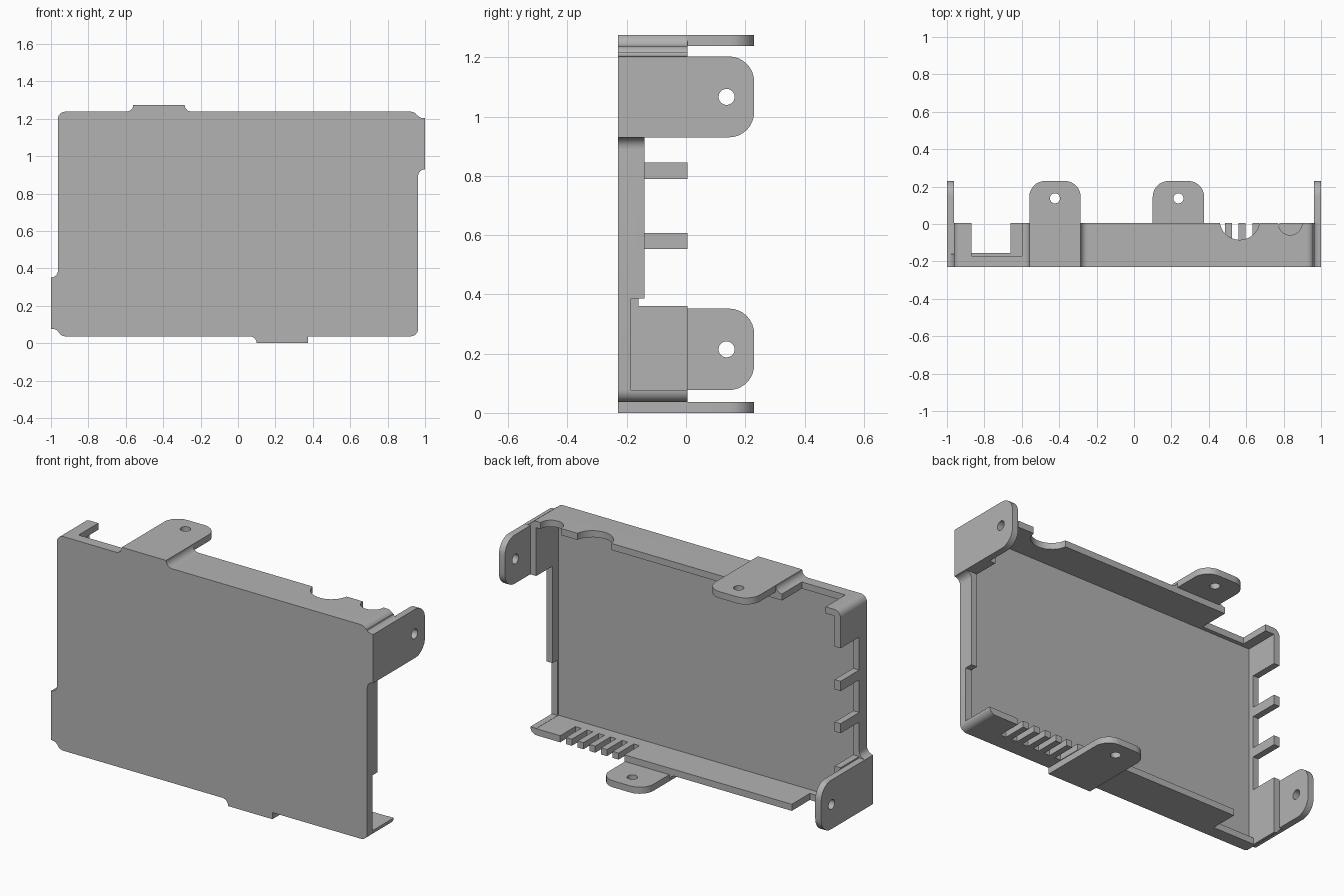
import bpy, bmesh, math
from mathutils import Vector

if "Cube" in bpy.data.objects:
    bpy.data.objects.remove(bpy.data.objects["Cube"], do_unlink=True)

T = 0.037                      # wall and tab thickness
X, Z0, Z1 = 0.963, T, 1.238    # outer faces of the case
FRONT, BACK = -0.23, 0.005

metal = bpy.data.materials.new("light grey")
metal.use_nodes = True
GREY = (0.45, 0.45, 0.45, 1)
metal.diffuse_color = GREY
metal.node_tree.nodes["Principled BSDF"].inputs["Base Color"].default_value = GREY


def prism(name, outline, lo, hi, place):
    """Extrude a 2D outline from lo to hi; place maps (a, b, depth) to the world."""
    bm = bmesh.new()
    rings = [[bm.verts.new(place(a, b, d)) for a, b in outline] for d in (lo, hi)]
    bm.faces.new(rings[0])
    bm.faces.new(rings[1])
    n = len(outline)
    for i in range(n):
        j = (i + 1) % n
        bm.faces.new((rings[0][i], rings[0][j], rings[1][j], rings[1][i]))
    bmesh.ops.recalc_face_normals(bm, faces=bm.faces)
    mesh = bpy.data.meshes.new(name)
    bm.to_mesh(mesh)
    bm.free()
    mesh.materials.append(metal)
    obj = bpy.data.objects.new(name, mesh)
    bpy.context.collection.objects.link(obj)
    return obj


def arc(cx, cy, rx, ry, start, end, n=8):
    angles = [math.radians(start + (end - start) * i / n) for i in range(n + 1)]
    return [(cx + rx * math.cos(a), cy + ry * math.sin(a)) for a in angles]


def circle(cx, cy, r):
    return arc(cx, cy, r, r, 0, 360, 32)[:-1]


def rectangle(a0, a1, b0, b1):
    return [(a0, b0), (a1, b0), (a1, b1), (a0, b1)]


def along_y(a, b, d):
    return Vector((a, d, b))


def along_z(a, b, d):
    return Vector((a, b, d))


def activate(obj):
    bpy.ops.object.select_all(action='DESELECT')
    obj.select_set(True)
    bpy.context.view_layer.objects.active = obj


def boolean(obj, tool, operation='DIFFERENCE'):
    activate(obj)
    mod = obj.modifiers.new("cut", 'BOOLEAN')
    mod.operation, mod.solver, mod.object = operation, 'EXACT', tool
    bpy.ops.object.modifier_apply(modifier=mod.name)
    bpy.data.objects.remove(tool, do_unlink=True)


def smooth(obj):
    activate(obj)
    bpy.ops.object.shade_smooth_by_angle(angle=math.radians(30))


# Tray: rounded plate with walls all round, open at the back
r = 0.04
outline = (arc(X - r, Z1 - r, r, r, 0, 90) + arc(r - X, Z1 - r, r, r, 90, 180)
           + arc(r - X, Z0 + r, r, r, 180, 270) + arc(X - r, Z0 + r, r, r, 270, 360))
tray = prism("tray", outline, FRONT, BACK, along_y)
boolean(tray, prism("hollow", rectangle(T - X, X - T, Z0 + T, Z1 - T),
                    FRONT + T, 0.1, along_y))


def cut_side(side, z0, z1, y):
    a, b = sorted((side * 0.9, side * 1.1))
    boolean(tray, prism("cutter", rectangle(a, b, z0, z1), y, 0.1, along_y))


def cut_wall(outline, top):
    lo, hi = (Z1 - T - 0.03, Z1 + 0.1) if top else (-0.1, Z0 + T + 0.03)
    boolean(tray, prism("cutter", outline, lo, hi, along_z))


# Left wall opening in two depths
cut_side(1, 0.075, 0.386, -0.185)
cut_side(1, 0.38, 0.93, -0.14)

# Right wall openings, leaving two slats
for z0, z1 in ((0.36, 0.553), (0.607, 0.79), (0.845, 1.03)):
    cut_side(-1, z0, z1, -0.16)

# Top wall: square notch and two round cable openings
cut_wall(rectangle(-0.87, -0.6, -0.17, 0.1), True)
cut_wall(circle(0.565, 0.022, 0.107), True)
cut_wall(circle(0.835, 0.005, 0.064), True)

# Bottom wall: end notch and comb of vent slots
cut_wall(rectangle(-0.925, -0.66, -0.155, 0.1), False)
for i in range(6):
    x = 0.397 + 0.0725 * i
    cut_wall(rectangle(x - 0.018, x + 0.018, -0.13, 0.1), False)
smooth(tray)


def mounting_tab(name, u0, u1, place, fillets):
    """Rounded tab with a hole; fillets lists (end, reach, back depth)."""
    c = 0.085
    shape = ([(u0, FRONT), (u1, FRONT)] + arc(u1 - c, 0.23 - c, c, c, 0, 90)
             + arc(u0 + c, 0.23 - c, c, c, 90, 180))
    tab = prism(name, shape, 0, T, place)
    boolean(tab, prism("hole", circle((u0 + u1) / 2, 0.137, 0.027), -0.1, 0.1, place))
    smooth(tab)
    # Concave blends from the tab pad down to the case wall
    for end, reach, depth in fillets:
        edge = u1 if end > 0 else u0
        curve = arc(edge + end * reach, T, reach, T, 180 if end > 0 else 0, 270 if end > 0 else -90)
        blend = prism(name + "_blend", curve + [(edge + end * reach, -0.01), (edge, -0.01)],
                      FRONT, depth, lambda a, b, d: place(a, d, b))
        smooth(blend)


mounting_tab("top_tab", -0.56, -0.285, lambda u, v, w: Vector((u, v, Z1 + w)),
             [(-1, 0.037, BACK), (1, 0.037, BACK)])
mounting_tab("bottom_tab", 0.1, 0.375, lambda u, v, w: Vector((u, v, Z0 - w)),
             [(-1, 0.037, BACK)])
mounting_tab("left_tab", 0.93, 1.203, lambda u, v, w: Vector((X + w, v, u)),
             [(-1, 0.037, -0.14), (1, 0.015, BACK)])
mounting_tab("right_tab", 0.077, 0.352, lambda u, v, w: Vector((-X - w, v, u)),
             [(-1, 0.015, BACK), (1, 0.037, -0.16)])
